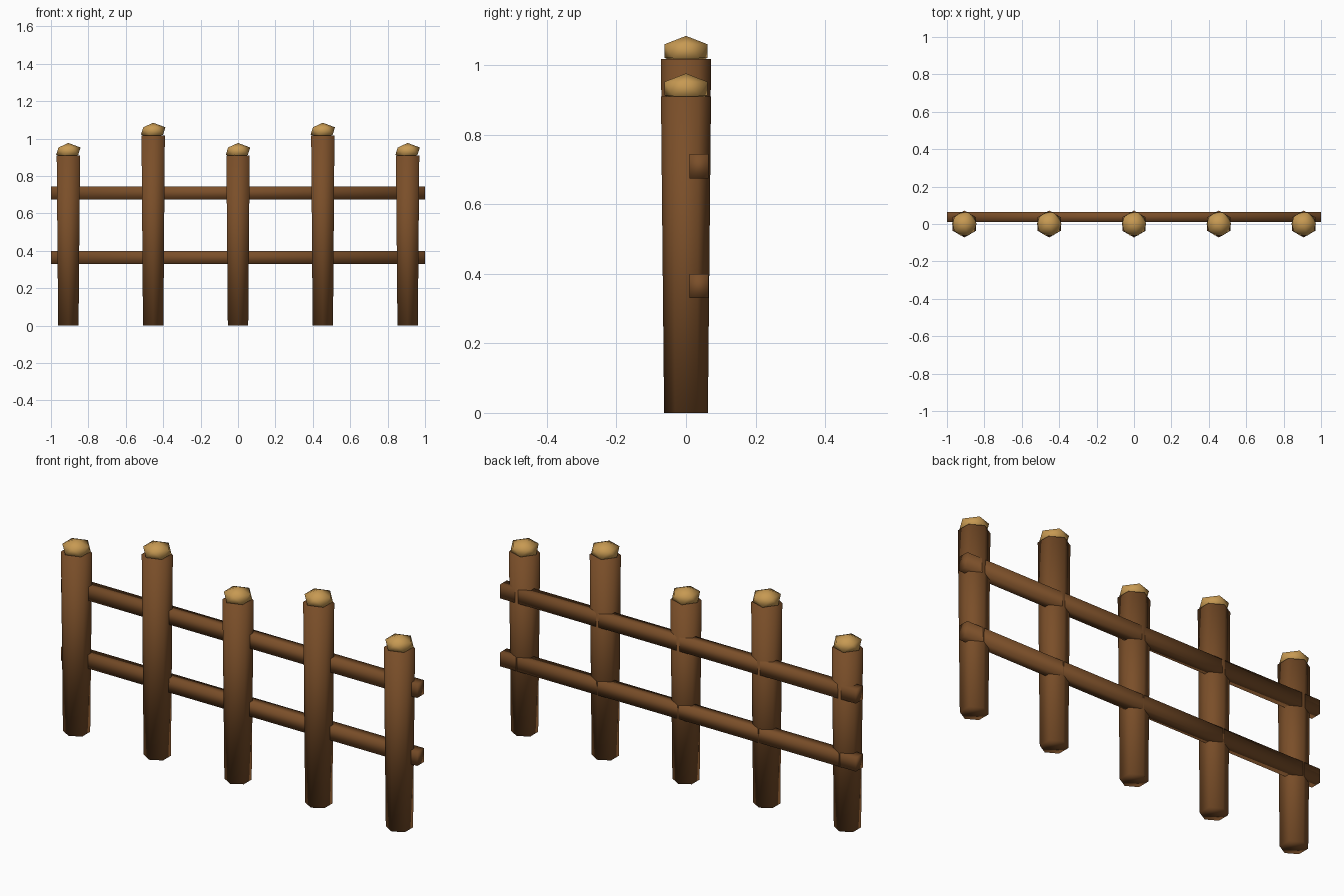
import bpy
import bmesh
from mathutils import Matrix, Vector

cube = bpy.data.objects.get("Cube")
if cube:
    bpy.data.objects.remove(cube, do_unlink=True)


def make_material(name, color):
    mat = bpy.data.materials.new(name)
    mat.use_nodes = True
    mat.diffuse_color = color
    mat.node_tree.nodes["Principled BSDF"].inputs["Base Color"].default_value = color
    return mat


bark = make_material("bark_brown", (0.195, 0.077, 0.022, 1))
cut_wood = make_material("cut_wood_tan", (0.57, 0.32, 0.085, 1))


def finish(name, bm, mat, location):
    """Turn a bmesh into a smooth-shaded object."""
    for face in bm.faces:
        face.smooth = True
    mesh = bpy.data.meshes.new(name)
    bm.to_mesh(mesh)
    bm.free()
    mesh.materials.append(mat)
    obj = bpy.data.objects.new(name, mesh)
    obj.location = location
    bpy.context.collection.objects.link(obj)


def add_post(index, x, height):
    # Six-sided post, slightly wider at the top, corners facing front and back
    bm = bmesh.new()
    bmesh.ops.create_cone(bm, cap_ends=True, segments=6, radius1=0.063,
                          radius2=0.072, depth=height)
    for v in bm.verts:
        angle_side = Vector((v.co.y, -v.co.x))
        if abs(bm.verts[:][0].co.x) > 0.01:
            v.co.x, v.co.y = angle_side
    finish(f"post_{index}", bm, bark, (x, 0, height / 2))

    # Squashed faceted cap resting on the post
    bm = bmesh.new()
    bmesh.ops.create_icosphere(bm, subdivisions=1, radius=0.073,
                               matrix=Matrix.Diagonal((1, 1, 0.6, 1)))
    finish(f"post_cap_{index}", bm, cut_wood, (x, 0, height + 0.023))


def add_rail(name, z):
    # Long square-edged rail set into the back of the posts
    bm = bmesh.new()
    bmesh.ops.create_cube(bm, size=1, matrix=Matrix.Diagonal((2, 0.055, 0.07, 1)))
    finish(name, bm, bark, (0, 0.0375, z))


for i in range(5):
    add_post(i + 1, (i - 2) * 0.4535, 1.018 if i % 2 else 0.91)

add_rail("lower_rail", 0.365)
add_rail("upper_rail", 0.71)
